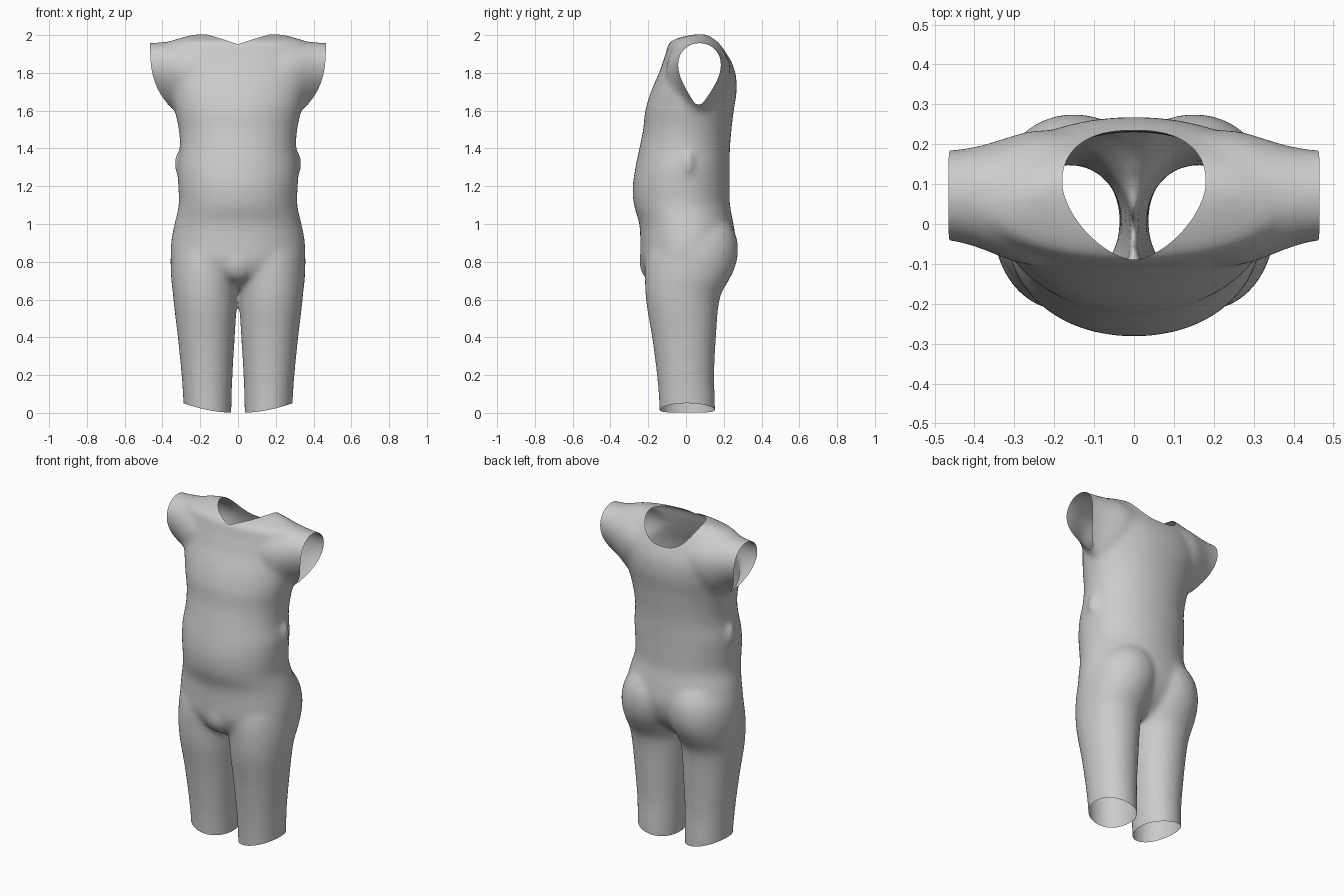
import bpy, bmesh, math
from mathutils import Matrix

if "Cube" in bpy.data.objects:
    bpy.data.objects.remove(bpy.data.objects["Cube"])

N = 48

def densify(rows, k=4):
    """Catmull-Rom interpolation between measured sections."""
    out = []
    for i in range(len(rows) - 1):
        a, b, c, d = (rows[max(0, min(len(rows) - 1, i + j))] for j in (-1, 0, 1, 2))
        for s in range(k):
            t = s / k
            out.append([q + .5 * t * (r - p + t * (2*p - 5*q + 4*r - u + t * (3*(q - r) + u - p)))
                        for p, q, r, u in zip(a, b, c, d)])
    return out + [list(rows[-1])]

def spow(v, e):
    return math.copysign(abs(v) ** e, v)

def level_section(row, e=0.96):
    """Horizontal section: z, x min, x max, y front, y back."""
    z, x0, x1, y0, y1 = row
    pts = []
    for i in range(N):
        a = math.tau * i / N
        pts.append(((x0 + x1) / 2 + (x1 - x0) / 2 * spow(math.cos(a), e),
                    (y0 + y1) / 2 + (y1 - y0) / 2 * spow(math.sin(a), e), z))
    return pts

def sleeve_section(row):
    """Teardrop section across x: x, y front, y back, z bottom, z top."""
    x, y0, y1, z0, z1 = row
    zm = z1 - (z1 - z0) * .4
    pts = []
    for i in range(N):
        a = math.tau * i / N
        c, s = math.cos(a), math.sin(a)
        if s < 0:
            c *= 1 - .35 * s * s
        pts.append((x, (y0 + y1) / 2 + (y1 - y0) / 2 * c,
                    zm + s * ((z1 - zm) if s > 0 else (zm - z0))))
    return pts

def loft(bm, rows, section, mirror=1):
    rings = [[bm.verts.new((mirror * p[0], p[1], p[2])) for p in section(r)] for r in densify(rows)]
    for a, b in zip(rings, rings[1:]):
        for i in range(N):
            j = (i + 1) % N
            bm.faces.new((a[i], a[j], b[j], b[i]))
    bm.faces.new(rings[0])
    bm.faces.new(rings[-1])

def blob(bm, loc, size):
    bmesh.ops.create_uvsphere(bm, u_segments=24, v_segments=16, radius=1,
                              matrix=Matrix.Translation(loc) @ Matrix.Diagonal((*size, 1)))

def trim(bm, f):
    """Cut the shell cleanly along f = 0 and remove the part where f > 0."""
    val = {v: f(v.co) for v in bm.verts}
    new = set()
    for e in list(bm.edges):
        a, b = e.verts
        if val[a] * val[b] < 0:
            _, n = bmesh.utils.edge_split(e, a, val[a] / (val[a] - val[b]))
            new.add(n)
    val.update({n: 0 for n in new})
    for face in list({fc for n in new for fc in n.link_faces}):
        cut = [v for v in face.verts if v in new]
        if len(cut) == 2:
            try:
                bmesh.utils.face_split(face, cut[0], cut[1])
            except ValueError:
                pass
    dead = [fc for fc in bm.faces if sum(val[v] for v in fc.verts) > 0]
    bmesh.ops.delete(bm, geom=dead, context='FACES')

bm = bmesh.new()

# Torso: z, half width, front y, back y
torso = [(.66, .18, -.12, .10), (.72, .30, -.20, .175), (.80, .352, -.238, .235), (.90, .355, -.242, .262),
         (1.0, .337, -.247, .252), (1.1, .314, -.276, .233), (1.2, .317, -.282, .231),
         (1.3, .320, -.268, .231), (1.4, .308, -.247, .233), (1.5, .314, -.227, .241),
         (1.6, .336, -.216, .253), (1.7, .362, -.186, .268), (1.8, .39, -.143, .262),
         (1.9, .40, -.108, .222), (1.96, .37, -.089, .185), (1.99, .29, -.03, .15), (2.005, .23, .04, .12)]
loft(bm, [(z, -w, w, f, b) for z, w, f, b in torso], level_section)

# Legs and seat: z, inner x, outer x, front y, back y
leg = [(-.06, .036, .285, -.138, .154), (.05, .034, .289, -.142, .154), (.2, .029, .299, -.154, .149),
       (.4, .017, .319, -.18, .159), (.55, .008, .337, -.206, .17), (.63, .004, .345, -.215, .187),
       (.70, -.01, .353, -.218, .226), (.77, -.03, .357, -.218, .26), (.85, -.05, .355, -.208, .276),
       (.93, -.05, .335, -.18, .268), (1.0, -.02, .29, -.12, .235)]
# Sleeves: x, front y, back y, bottom z, top z
sleeve = [(.15, -.10, .235, 1.56, 1.975), (.25, -.105, .235, 1.56, 1.978), (.31, -.092, .22, 1.575, 1.975),
          (.36, -.072, .204, 1.62, 1.968), (.41, -.054, .192, 1.655, 1.962), (.47, -.041, .185, 1.68, 1.959),
          (.54, -.037, .183, 1.69, 1.958)]
for m in (1, -1):
    loft(bm, leg, level_section, m)
    loft(bm, sleeve, sleeve_section, m)
    blob(bm, (m * .302, .01, 1.32), (.037, .035, .075))   # side puckers
blob(bm, (0, -.165, .80), (.10, .083, .11))               # front fullness
bmesh.ops.recalc_face_normals(bm, faces=bm.faces)

mesh = bpy.data.meshes.new("body_suit")
bm.to_mesh(mesh)
bm.free()
suit = bpy.data.objects.new("body_suit", mesh)
bpy.context.collection.objects.link(suit)
bpy.context.view_layer.objects.active = suit
suit.select_set(True)

# Fuse the volumes into one skin and relax the joins
rm = suit.modifiers.new("fuse", 'REMESH')
rm.mode = 'VOXEL'
rm.voxel_size = .01
sm = suit.modifiers.new("relax", 'SMOOTH')
sm.factor = .5
sm.iterations = 36
for name in ("fuse", "relax"):
    bpy.ops.object.modifier_apply(modifier=name)

def neck(p):
    if p.z < 1.7:
        return -1
    dy, e = ((p.y - .1) / .135, 2.4) if p.y > .1 else ((.1 - p.y) / .19, 1.6)
    return 1 - (abs(p.x) / .18) ** e - dy ** e

def armhole(p):
    if p.z < 1.58:
        return -1
    drop = max(0, 1.96 - p.z) / .32
    return abs(p.x) - max(.372, .465 - .09 * drop ** 3)

def hem(p):
    side = min(1, max(0, (abs(p.x) - .04) / .25))
    return .002 + .05 * side ** 1.8 - p.z

# Open the neck, arms and leg ends
bm = bmesh.new()
bm.from_mesh(suit.data)
for cut in (neck, armhole, hem):
    trim(bm, cut)
bmesh.ops.delete(bm, geom=[v for v in bm.verts if not v.link_faces], context='VERTS')
for f in bm.faces:
    f.smooth = True
bm.to_mesh(suit.data)
bm.free()
